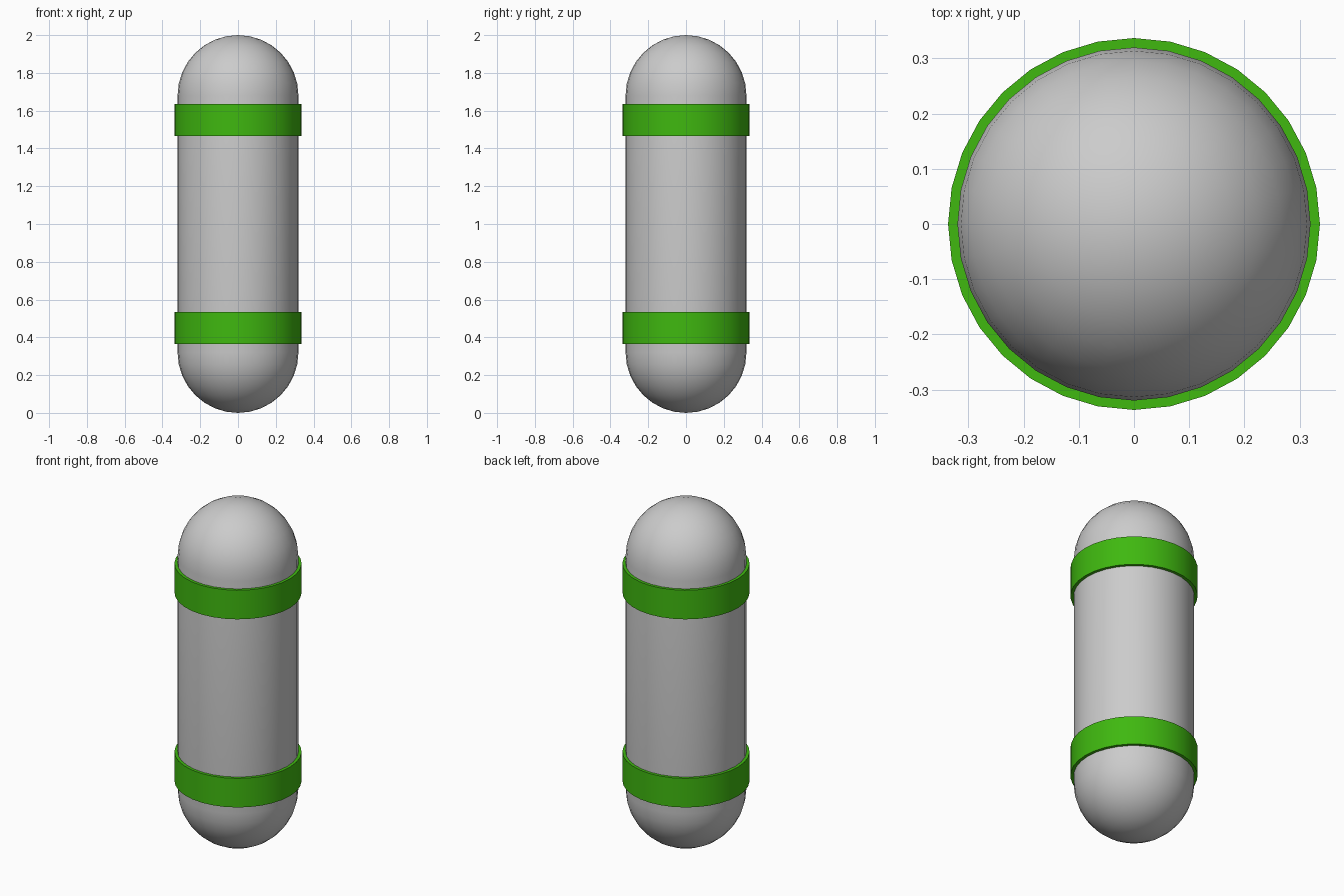
import bpy, bmesh, math

if "Cube" in bpy.data.objects:
    bpy.data.objects.remove(bpy.data.objects["Cube"])

SIDES = 32
R = 0.32          # capsule radius
H = 2.0           # capsule height
DOME_STEPS = 8


def lathe(name, profile, closed=False, mat=None):
    """Spin an (r, z) profile around z; r = 0 points become poles."""
    bm = bmesh.new()
    rings = []
    for r, z in profile:
        if r < 1e-6:
            rings.append([bm.verts.new((0, 0, z))] * SIDES)
        else:
            rings.append([bm.verts.new((r * math.cos(2 * math.pi * i / SIDES),
                                        r * math.sin(2 * math.pi * i / SIDES), z))
                          for i in range(SIDES)])
    pairs = list(zip(rings, rings[1:]))
    if closed:
        pairs.append((rings[-1], rings[0]))
    for a, b in pairs:
        for i in range(SIDES):
            j = (i + 1) % SIDES
            bm.faces.new(list(dict.fromkeys((a[i], a[j], b[j], b[i]))))
    bmesh.ops.recalc_face_normals(bm, faces=bm.faces)
    me = bpy.data.meshes.new(name)
    bm.to_mesh(me)
    bm.free()
    ob = bpy.data.objects.new(name, me)
    bpy.context.collection.objects.link(ob)
    if mat:
        me.materials.append(mat)
    bpy.ops.object.select_all(action='DESELECT')
    ob.select_set(True)
    bpy.context.view_layer.objects.active = ob
    bpy.ops.object.shade_smooth_by_angle(angle=math.radians(30))
    return ob


# Capsule body: straight wall between two hemispherical ends
arc = [math.pi / 2 * i / DOME_STEPS for i in range(DOME_STEPS + 1)]
bottom = [(R * math.sin(a), R - R * math.cos(a)) for a in arc]
top = [(r, H - z) for r, z in reversed(bottom)]
lathe("capsule_body", bottom + top)

# Two green bands, mirrored about the middle
green = bpy.data.materials.new("green")
green.diffuse_color = (0.05, 0.48, 0.005, 1)
green.use_nodes = True
green.node_tree.nodes["Principled BSDF"].inputs["Base Color"].default_value = green.diffuse_color
for name, zc in (("lower_band", 0.45), ("upper_band", 1.55)):
    z0, z1 = zc - 0.085, zc + 0.085
    lathe(name, [(0.31, z0), (0.337, z0), (0.337, z1), (0.31, z1)], True, green)
